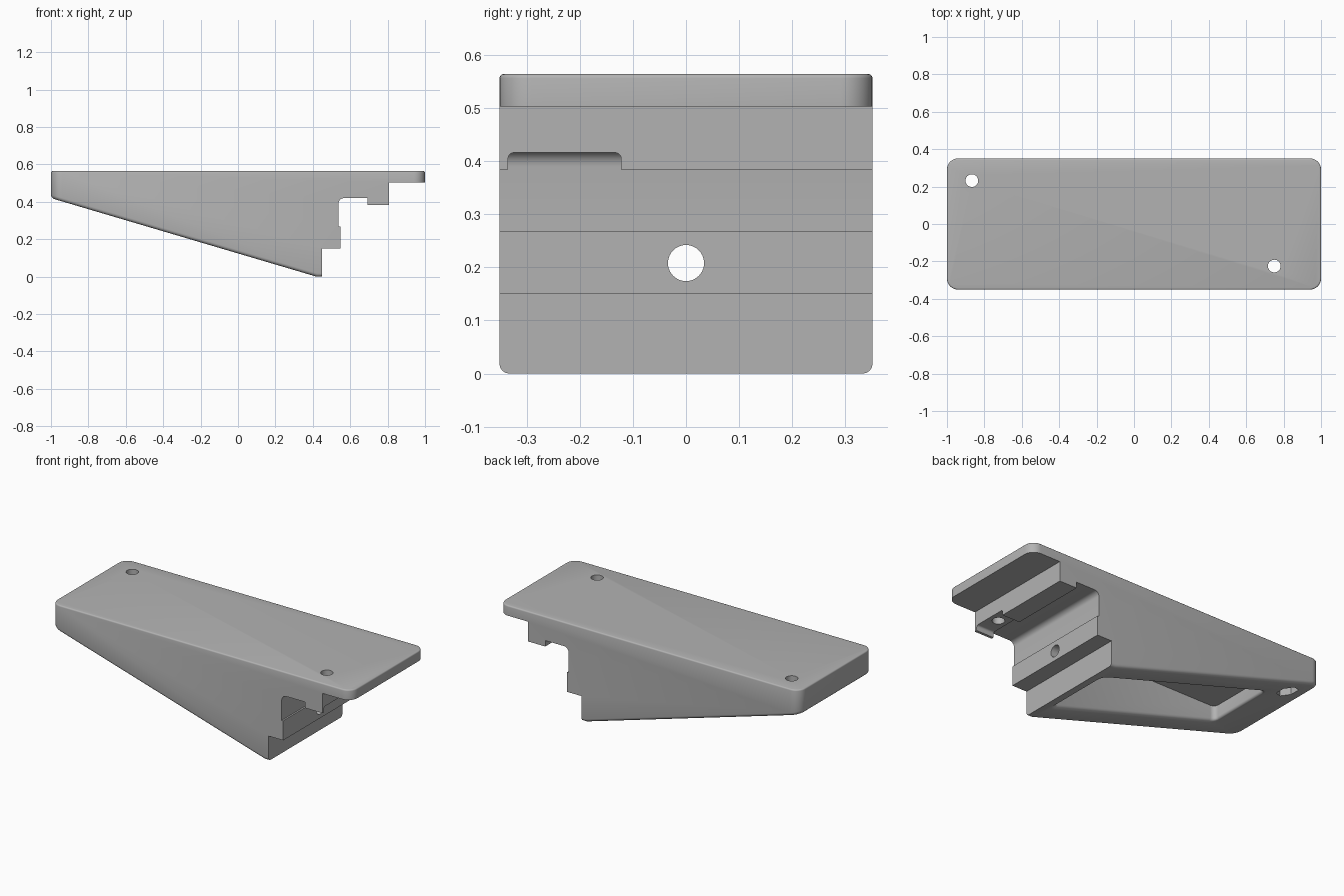
import bpy, bmesh, math
from mathutils import Matrix

if "Cube" in bpy.data.objects:
    bpy.data.objects.remove(bpy.data.objects["Cube"], do_unlink=True)

W = 0.351            # half width
SLOPE = 0.42 / 1.42  # underside rise per unit of -x


def slope_z(x):
    return (0.42 - x) * SLOPE


def on_slope(v):
    return abs(v.co.z - slope_z(v.co.x)) < 0.0005


def bevel(bm, rule, width, segments):
    edges = [e for e in bm.edges if rule(e)]
    bmesh.ops.bevel(bm, geom=edges, offset=width, segments=segments,
                    profile=0.5, affect='EDGES', clamp_overlap=True)


def finish(bm, name):
    bmesh.ops.recalc_face_normals(bm, faces=bm.faces)
    mesh = bpy.data.meshes.new(name)
    bm.to_mesh(mesh)
    bm.free()
    obj = bpy.data.objects.new(name, mesh)
    bpy.context.collection.objects.link(obj)
    return obj


def box(name, x, y, z, rule=None, width=0.0):
    bm = bmesh.new()
    bmesh.ops.create_cube(bm, size=1)
    for v in bm.verts:
        v.co = [r[0] if c < 0 else r[1] for c, r in zip(v.co, (x, y, z))]
    if rule:
        bevel(bm, rule, width, 5)
    return finish(bm, name)


def rod(name, radius, depth, centre, sides=40, along_x=False):
    bm = bmesh.new()
    turn = Matrix.Rotation(math.pi / 2, 4, 'Y') if along_x else Matrix()
    bmesh.ops.create_cone(bm, cap_ends=True, segments=sides, radius1=radius,
                          radius2=radius, depth=depth,
                          matrix=Matrix.Translation(centre) @ turn)
    return finish(bm, name)


def upright(e):
    a, b = (v.co for v in e.verts)
    return abs(a.x - b.x) + abs(a.y - b.y) < 0.0001


# Side profile: flat top, stepped end, sloped underside
profile = [(-1, 0.564), (1, 0.564), (1, 0.503), (0.808, 0.503),
           (0.808, 0.384), (0.692, 0.384), (0.692, 0.42)]
for i in range(7):
    a = math.pi / 2 * (1 + i / 6)
    profile.append((0.567 + 0.03 * math.cos(a), 0.39 + 0.03 * math.sin(a)))
profile += [(0.537, 0.268), (0.547, 0.268), (0.547, 0.15), (0.45, 0.15),
            (0.45, 0), (0.42, 0), (-1, 0.42)]

bm = bmesh.new()
side = bm.faces.new([bm.verts.new((x, -W, z)) for x, z in profile])
ext = bmesh.ops.extrude_face_region(bm, geom=[side])
for g in ext["geom"]:
    if isinstance(g, bmesh.types.BMVert):
        g.co.y = W
bmesh.ops.recalc_face_normals(bm, faces=bm.faces)

# Rounded plan corners, then softened lower and upper rims
bevel(bm, lambda e: upright(e) and abs(e.verts[0].co.x) > 0.99, 0.06, 8)


def lower_rim(e):
    low = all(on_slope(v) or v.co.z < 0.001 for v in e.verts)
    return low and e.calc_face_angle(0) > 0.5 and e.verts[0].co.x < 0.449 or (
        low and e.calc_face_angle(0) > 0.5 and e.verts[1].co.x < 0.449)


bevel(bm, lower_rim, 0.018, 4)
bevel(bm, lambda e: all(v.co.z > 0.5635 for v in e.verts)
      and e.calc_face_angle(0) > 0.5, 0.008, 3)
body = finish(bm, "wedge_body")

# Cutters: underside pocket, lip notch, screw holes, nut seat, bolt hole
cutters = [
    box("pocket_cutter", (-0.73, 0.39), (-0.205, 0.205), (-0.1, 0.428),
        upright, 0.03),
    box("notch_cutter", (0.66, 0.9), (-0.335, -0.122), (0.3, 0.416),
        lambda e: all(v.co.z > 0.4 for v in e.verts)
        and abs(e.verts[0].co.y - e.verts[1].co.y) < 0.001, 0.012),
    rod("left_screw_cutter", 0.034, 2, (-0.867, 0.232, 0.5)),
    rod("right_screw_cutter", 0.034, 2, (0.75, -0.225, 0.5)),
    rod("nut_seat_cutter", 0.06, 0.4, (-0.867, 0.232, 0.25), sides=6),
    rod("bolt_cutter", 0.034, 0.5, (0.5, 0, 0.208), along_x=True),
]
bpy.context.view_layer.objects.active = body
for c in cutters:
    mod = body.modifiers.new(c.name, 'BOOLEAN')
    mod.operation, mod.solver, mod.object = 'DIFFERENCE', 'EXACT', c
    bpy.ops.object.modifier_apply(modifier=mod.name)
    bpy.data.objects.remove(c, do_unlink=True)

# Rounded mouth of the underside pocket
bm = bmesh.new()
bm.from_mesh(body.data)
bevel(bm, lambda e: e.calc_face_angle(0) > 0.4 and all(
    on_slope(v) and abs(v.co.y) < 0.21 and -0.735 < v.co.x < 0.395
    for v in e.verts), 0.02, 4)
bm.to_mesh(body.data)
bm.free()

# Single grey finish
grey = bpy.data.materials.new("plain_grey")
grey.use_nodes = True
colour = (0.45, 0.45, 0.45, 1)
grey.diffuse_color = colour
grey.node_tree.nodes["Principled BSDF"].inputs["Base Color"].default_value = colour
body.data.materials.clear()
body.data.materials.append(grey)
for p in body.data.polygons:
    p.material_index = 0

bpy.ops.object.select_all(action='DESELECT')
body.select_set(True)
bpy.context.view_layer.objects.active = body
bpy.ops.object.shade_smooth_by_angle(angle=math.radians(35))
